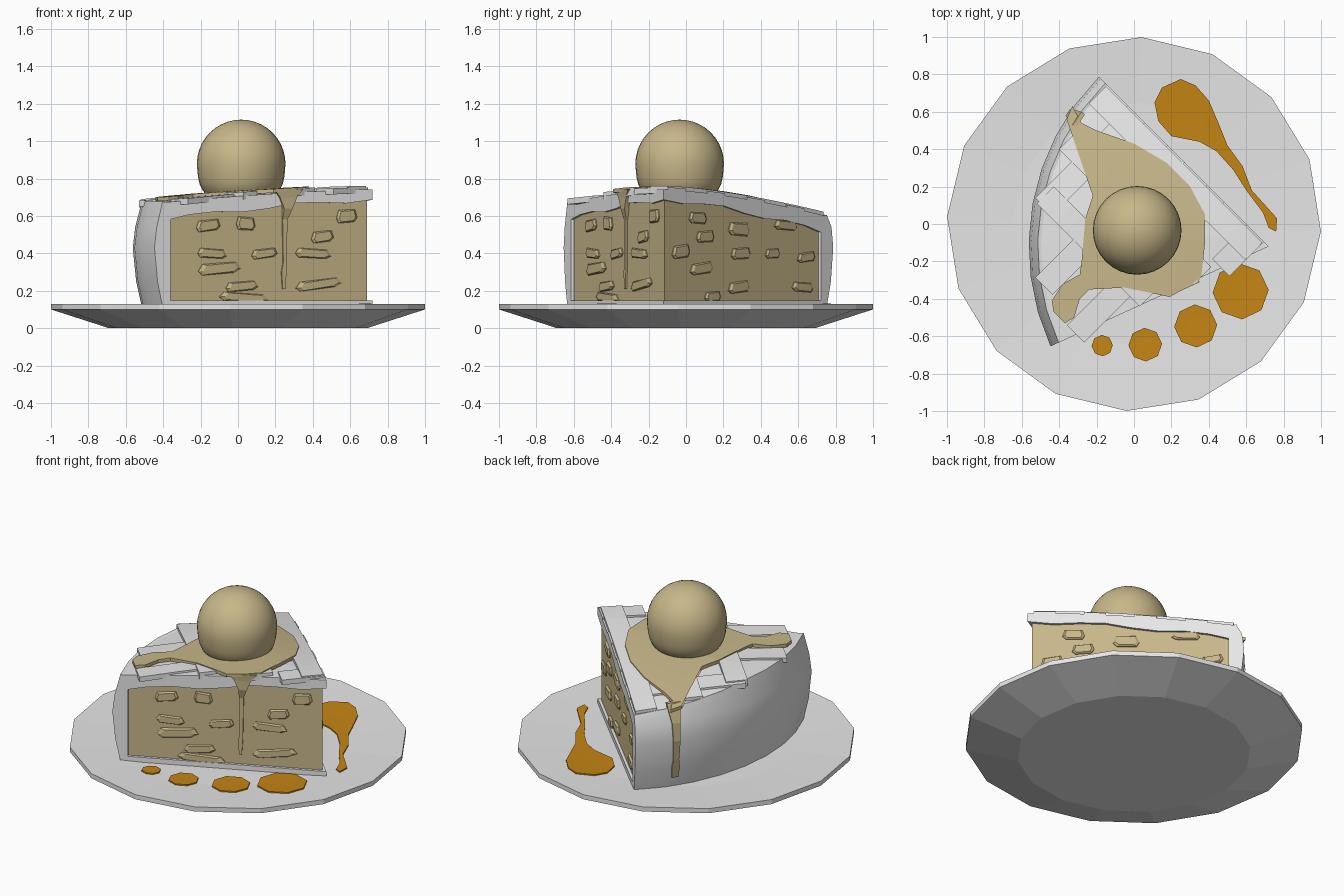
import bpy, bmesh, math
from mathutils import Vector

if "Cube" in bpy.data.objects:
    bpy.data.objects.remove(bpy.data.objects["Cube"])

def material(name, col):
    m = bpy.data.materials.new(name)
    m.diffuse_color = (*col, 1)
    m.use_nodes = True
    m.node_tree.nodes["Principled BSDF"].inputs["Base Color"].default_value = m.diffuse_color
    return m

PALE = material("pale_grey", (.8, .8, .8))
TAN = material("warm_tan", (.57, .47, .25))
AMBER = material("amber", (.56, .235, .007))

def finish(name, bm, mat, smooth=None):
    bmesh.ops.remove_doubles(bm, verts=bm.verts, dist=1e-5)
    bmesh.ops.recalc_face_normals(bm, faces=bm.faces)
    me = bpy.data.meshes.new(name)
    bm.to_mesh(me)
    bm.free()
    me.materials.append(mat)
    ob = bpy.data.objects.new(name, me)
    bpy.context.collection.objects.link(ob)
    if smooth:
        bpy.ops.object.select_all(action='DESELECT')
        ob.select_set(True)
        bpy.context.view_layer.objects.active = ob
        bpy.ops.object.shade_smooth_by_angle(angle=math.radians(smooth))
    return ob

def loft(name, rings, mat, smooth=None, wrap=False):
    """Skin closed rings; cap the ends unless the rings wrap round."""
    bm = bmesh.new()
    vs = [[bm.verts.new(p) for p in ring] for ring in rings]
    n, k = len(vs), len(vs[0])
    for i in range(n if wrap else n - 1):
        a, b = vs[i], vs[(i + 1) % n]
        for j in range(k):
            bm.faces.new((a[j], a[(j + 1) % k], b[(j + 1) % k], b[j]))
    if not wrap:
        bm.faces.new(vs[0])
        bm.faces.new(vs[-1])
    return finish(name, bm, mat, smooth)

# Slice layout: a wedge in polar coordinates round its tip
TIP = Vector((.72, -.12))
A0, A1, R = math.radians(135), math.radians(204.6), 1.23

def polar(r, a, z, apex=TIP):
    return (apex.x + r * math.cos(a), apex.y + r * math.sin(a), z)

def height(x, y):
    """Top of the pie lid: high at the tip, low at the back corner."""
    d = Vector((x, y)) - TIP
    a = math.atan2(d.y, d.x) % (2 * math.pi)
    u = min(1, max(0, (a - A0) / (A1 - A0)))
    t = min(1.03, d.length / R)
    return .742 - (.142 - .072 * min(1, 2 * u)) * t ** 1.5

def inside(p):
    d = p - TIP
    a = math.atan2(d.y, d.x) % (2 * math.pi)
    return A0 - .001 <= a <= A1 + .001 and d.length < R

ANG = [A0 + (A1 - A0) * i / 8 for i in range(9)]

# Plate, 16 sides
rings = []
for r, z in ((.69, 0), (1, .1), (1, .13), (.65, .115)):
    rings.append([(r * math.cos(math.radians(i * 22.5 - 2.3)),
                   r * math.sin(math.radians(i * 22.5 - 2.3)), z) for i in range(16)])
loft("plate", rings, PALE)

def plate_z(x, y):
    return .115 + .015 * max(0, math.hypot(x, y) - .65) / .35

# Bottom crust
loft("bottom_crust", [[polar(0, a, .105), polar(1.22, a, .105),
                       polar(1.22, a, .147), polar(0, a, .147)] for a in ANG], PALE)

# Filling, set slightly back from the crust edges
FT = Vector((.69, -.115))
RS = [R * i / 8 for i in range(9)]
rings = []
for a in ANG:
    top = [polar(r * .967, a, 0, FT) for r in reversed(RS)]
    rings.append([polar(0, a, .13, FT), polar(1.19, a, .13, FT)]
                 + [(x, y, height(x, y) - .03) for x, y, z in top])
loft("filling", rings, TAN)

# Lid with an uneven lower edge
rings = []
for a in ANG:
    top, low = [], []
    for r in RS:
        x, y, _ = polar(r, a, 0)
        h = height(x, y)
        top.append((x, y, h))
        low.append((x, y, h - .055 - .035 * r / R - .012 * math.sin(11 * r)))
    rings.append(top + low[::-1])
loft("lid_crust", rings, PALE)

# Bulging outer crust wall
WALL = [(1.235, .115), (1.265, .25), (1.283, .43), (1.27, .54)]
rings = []
for a in ANG:
    x, y, _ = polar(R, a, 0)
    h = height(x, y) + .005
    rings.append([polar(r, a, z) for r, z in WALL]
                 + [polar(R + .005, a, h), polar(1.19, a, h - .01), polar(1.19, a, .115)])
loft("outer_crust", rings, PALE, 40)

# Lattice strips draped on the lid
B = Vector((-math.sqrt(.5), math.sqrt(.5)))
N = Vector((-math.sqrt(.5), -math.sqrt(.5)))

def strip(name, start, along, width, thick):
    side = Vector((-along.y, along.x)) * width / 2
    run = [p for p in (start + along * (i * .02) for i in range(-20, 80)) if inside(p)]
    run = run[::4] + [run[-1]]
    rings = []
    for p in run:
        l, r = p - side, p + side
        hl, hr = height(*l), height(*r)
        rings.append([(*l, hl - .02), (*r, hr - .02), (*r, hr + thick), (*l, hl + thick)])
    loft(name, rings, PALE)

for i, off in enumerate((.075, .36, .65)):
    strip(f"lattice_long_{i}", TIP + N * off, B, .13, .02)
for i, off in enumerate((.1, .4, .7, 1.0)):
    strip(f"lattice_cross_{i}", TIP + B * off, N, .13, .012)

# Draped flat shapes: sauce and syrup
def drape(name, pts, mat, zfun, thick):
    bm = bmesh.new()
    f = bm.faces.new([bm.verts.new((x, y, 0)) for x, y in pts])
    bmesh.ops.triangulate(bm, faces=[f])
    for axis in ((1, 0, 0), (0, 1, 0)):
        for k in range(-7, 9):
            bmesh.ops.bisect_plane(bm, geom=bm.verts[:] + bm.edges[:] + bm.faces[:],
                                   plane_co=Vector(axis) * (k * .1 + .003), plane_no=axis)
    for v in bm.verts:
        v.co.z = zfun(v.co.x, v.co.y)
    geo = bmesh.ops.extrude_face_region(bm, geom=bm.faces[:])
    for v in geo["geom"]:
        if isinstance(v, bmesh.types.BMVert):
            v.co.z += thick
    return finish(name, bm, mat)

SAUCE = [(-.36, .56), (-.25, .46), (-.15, .36), (-.14, .27), (-.22, .15), (-.26, .03),
         (-.28, -.2), (-.29, -.27), (-.38, -.32), (-.44, -.41), (-.43, -.47), (-.37, -.53),
         (-.32, -.5), (-.29, -.4), (-.24, -.35), (-.05, -.34), (.1, -.37), (.19, -.39),
         (.3, -.33), (.36, -.28), (.38, -.1), (.38, .05), (.3, .2), (.17, .33), (0, .43),
         (-.2, .5), (-.28, .54), (-.33, .63)]
drape("cream_sauce", SAUCE, TAN, lambda x, y: height(x, y) + .005, .021)

PUDDLE = [(.11, .65), (.15, .73), (.25, .775), (.33, .74), (.4, .66), (.46, .52), (.5, .42),
          (.58, .31), (.63, .18), (.72, .08), (.765, .03), (.76, -.04), (.72, -.02), (.69, .06),
          (.6, .18), (.53, .29), (.44, .39), (.35, .44), (.2, .47), (.13, .55)]
syrup_z = lambda x, y: plate_z(x, y) + .001
drape("syrup_puddle", PUDDLE, AMBER, syrup_z, .008)
for i, (x, y, r) in enumerate(((.57, -.36, .15), (.33, -.545, .115), (.06, -.645, .09), (-.17, -.65, .057))):
    oct_pts = [(x + r * math.cos(k * math.pi / 4 + .05), y + r * math.sin(k * math.pi / 4 + .05)) for k in range(8)]
    drape(f"syrup_drop_{i}", oct_pts, AMBER, syrup_z, .008)

# Sauce drip down the outer wall
ad, rings = math.radians(146.3), []
for r, z, w in ((1.225, .655, .035), (1.245, .61, .03), (1.27, .54, .02), (1.283, .43, .017),
                (1.27, .3, .014), (1.262, .25, .02), (1.25, .18, .016)):
    rings.append([polar(r + o, ad + s * w, z) for o, s in ((-.015, -1), (.008, -1), (.008, 1), (-.015, 1))])
loft("wall_drip", rings, TAN)

# Sauce drip down the front cut face
dA = Vector((math.cos(A1), math.sin(A1)))
nA = Vector((-dA.y, dA.x))
rings = []
for x, z, w, o in ((.265, .745, .085, .02), (.265, .7, .05, .014), (.265, .64, .025, .012),
                   (.255, .58, .014, -.008), (.255, .35, .01, -.008), (.25, .3, .014, -.008), (.25, .21, .008, -.008)):
    c = TIP + dA * ((TIP.x - x) / -dA.x)
    rings.append([(*(c + dA * s * w + nA * q), z) for s, q in ((-1, o - .025), (-1, o), (1, o), (1, o - .025))])
loft("face_drip", rings, TAN)

# Fruit chunks set into the two cut faces: distance along face, z, width, height
def chunk(name, ang, s, z, w, h, sign, tilt):
    d = Vector((math.cos(ang), math.sin(ang)))
    n = Vector((-d.y, d.x)) * sign
    c = FT + d * s
    rings = []
    for q, k in ((-.03, 1), (.006, 1), (.015, .8)):
        ring = []
        for px, pz in ((-.5, -.2), (-.35, -.5), (.4, -.5), (.5, -.1), (.4, .5), (-.4, .45)):
            p = c + d * (px * w * k) + n * q
            ring.append((*p, z + pz * h * k + px * w * tilt))
        rings.append(ring)
    loft(name, rings, TAN)

FRONT = ((-.16, .55, .14, .06), (.04, .56, .11, .07), (.58, .6, .12, .07), (.45, .49, .13, .06),
         (-.14, .4, .17, .05), (-.1, .32, .25, .06), (.14, .4, .15, .05), (.4, .4, .21, .05),
         (.02, .225, .19, .05), (.43, .235, .27, .05), (.03, .165, .29, .045))
for i, (x, z, w, h) in enumerate(FRONT):
    chunk(f"front_chunk_{i}", A1, (FT.x - x) / math.cos(A1 - math.pi), z, w, h, 1, (-.12, .05, -.08)[i % 3])
BACK = ((-.03, .41, .1, .07), (.06, .59, .1, .06), (.1, .49, .1, .06), (.08, .32, .13, .06),
        (.28, .53, .12, .07), (.29, .4, .11, .06), (.28, .22, .12, .06), (.53, .55, .13, .05),
        (.46, .4, .08, .05), (.64, .38, .1, .05), (.62, .22, .12, .05), (.14, .17, .09, .05))
for i, (y, z, w, h) in enumerate(BACK):
    chunk(f"back_chunk_{i}", A0, (y - FT.y) / math.sin(A0), z, w * 1.3, h, -1, (.1, -.06, .04)[i % 3])

# Ice cream scoop
bm = bmesh.new()
bmesh.ops.create_uvsphere(bm, u_segments=32, v_segments=20, radius=.237)
for v in bm.verts:
    f = max(0, -v.co.z - .05)          # slightly fuller base
    v.co.x *= 1 + f * .9
    v.co.y *= 1 + f * .9
    v.co += Vector((.017, -.034, .878))
finish("ice_cream_scoop", bm, TAN, 60)
